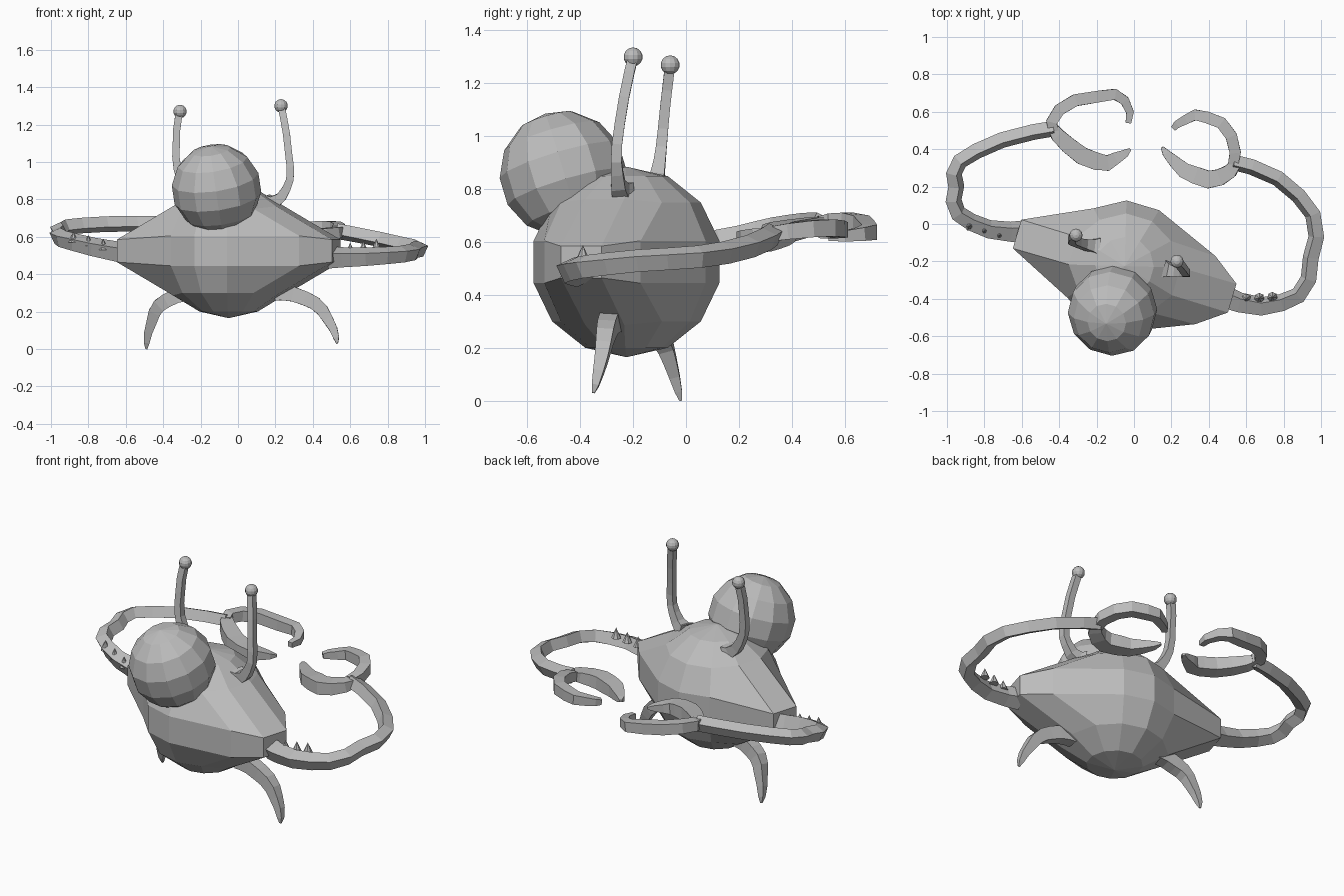
import bpy
import bmesh
from math import radians, sin, pi, copysign
from mathutils import Vector, Matrix

UP = Vector((0, 0, 1))
FORWARD = Vector((0, 1, 0))

if "Cube" in bpy.data.objects:
    bpy.data.objects.remove(bpy.data.objects["Cube"])

# One plain colour for the whole model
plain_grey = bpy.data.materials.new("plain grey")
plain_grey.use_nodes = True
plain_grey.diffuse_color = (0.5, 0.5, 0.5, 1)
shader = plain_grey.node_tree.nodes["Principled BSDF"]
shader.inputs["Base Color"].default_value = plain_grey.diffuse_color


def finish(bm, name):
    """Turn a bmesh into a named, flat shaded object."""
    bmesh.ops.recalc_face_normals(bm, faces=bm.faces)
    mesh = bpy.data.meshes.new(name)
    bm.to_mesh(mesh)
    bm.free()
    mesh.materials.append(plain_grey)
    part = bpy.data.objects.new(name, mesh)
    bpy.context.collection.objects.link(part)
    return part


def ball(name, centre, radius, pole=UP):
    """Coarse sphere whose pole leans towards the given direction."""
    bm = bmesh.new()
    lean = UP.rotation_difference(Vector(pole)).to_matrix().to_4x4()
    bmesh.ops.create_uvsphere(bm, u_segments=12, v_segments=7, radius=radius,
                              matrix=Matrix.Translation(centre) @ lean)
    return finish(bm, name)


def smooth_path(controls, steps):
    """Pass a rounded path through a few control points."""
    controls = [Vector(point) for point in controls]
    padded = [controls[0], *controls, controls[-1]]
    path = []
    for before, start, end, after in zip(padded, padded[1:], padded[2:], padded[3:]):
        leave, arrive = (end - before) / 2, (after - start) / 2
        for step in range(steps):
            t = step / steps
            near = start + leave * t
            far = end - arrive * (1 - t)
            blend = t * t * (3 - 2 * t)
            path.append(near.lerp(far, blend))
    return path + [controls[-1]]


def limb(name, controls, root_width, tip_width, ease=1, bulge=0, flatness=1,
         roll=0, reference=UP, steps=3):
    """Sweep a tapering four-sided section along a rounded path."""
    bm = bmesh.new()
    path = smooth_path(controls, steps)
    last = len(path) - 1
    loops = []
    for i, point in enumerate(path):
        tangent = (path[min(i + 1, last)] - path[max(i - 1, 0)]).normalized()
        side = tangent.cross(reference).normalized()
        rise = side.cross(tangent) * flatness
        turn = Matrix.Rotation(radians(roll), 3, tangent)
        side, rise = turn @ side, turn @ rise
        t = i / last
        width = tip_width + (root_width - tip_width) * (1 - t) ** ease + bulge * sin(pi * t)
        corners = (-side - rise, side - rise, side + rise, rise - side)
        loops.append([bm.verts.new(point + corner * width / 2) for corner in corners])
    for near, far in zip(loops, loops[1:]):
        for k in range(4):
            bm.faces.new((near[k - 1], near[k], far[k], far[k - 1]))
    bm.faces.new(loops[0])
    bm.faces.new(loops[-1])
    return finish(bm, name)


def spike_row(name, first, last, height=0.06):
    """Three small cones whose tips lie on a straight line."""
    bm = bmesh.new()
    for t in (0, 0.5, 1):
        middle = Vector(first).lerp(Vector(last), t) - UP * height / 2
        bmesh.ops.create_cone(bm, cap_ends=True, segments=7, radius1=height * 0.45,
                              radius2=0, depth=height, matrix=Matrix.Translation(middle))
    finish(bm, name)


# Body: a sphere with two opposite equator faces pulled out into shoulders
body = ball("body", (0, 0, 0), 0.36)
body.data.transform(Matrix.Rotation(radians(15), 4, "Z"))
for vertex in body.data.vertices:
    x, y, z = vertex.co
    faces_sideways = abs(y) < abs(x) * 0.4
    on_equator = abs(z) < 0.1
    if faces_sideways and on_equator:
        vertex.co = (copysign(0.6, x), copysign(0.08, y), copysign(0.06, z))
    elif faces_sideways and abs(z) < 0.3:
        vertex.co *= 1.06
    elif on_equator and x > 0.2:
        vertex.co = (0.45, copysign(0.19, y), z)
body.location = (-0.05, -0.225, 0.525)
body.rotation_euler.z = radians(-16.6)

# Head, leaning a little forward
ball("head", (-0.115, -0.465, 0.858), 0.24, pole=(-0.15, -0.3, 1))

# Antennae with flared roots and round tips
antennae = {
    "left": [(0.17, -0.24, 0.78), (0.26, -0.26, 0.86), (0.27, -0.25, 1.05), (0.23, -0.2, 1.3)],
    "right": [(-0.2, -0.12, 0.8), (-0.3, -0.1, 0.9), (-0.33, -0.08, 1.1), (-0.31, -0.06, 1.27)],
}
for side_name, controls in antennae.items():
    limb(side_name + "_antenna", controls, root_width=0.09, tip_width=0.038,
         ease=5, reference=FORWARD)
    ball(side_name + "_antenna_tip", controls[-1], 0.036)

# Curved legs tapering to a point
legs = {
    "left": [(0.2, -0.28, 0.3), (0.36, -0.3, 0.27), (0.48, -0.32, 0.16), (0.53, -0.35, 0.03)],
    "right": [(-0.24, -0.12, 0.3), (-0.38, -0.1, 0.26), (-0.46, -0.06, 0.15), (-0.49, -0.02, 0)],
}
for side_name, controls in legs.items():
    limb(side_name + "_leg", controls, root_width=0.08, tip_width=0.01,
         ease=0.7, bulge=0.015, flatness=0.9, reference=FORWARD)

# Arms sweeping from the shoulders round to the back, tops tipped outwards
arms = {
    "left": [(0.49, -0.39, 0.49), (0.79, -0.42, 0.5), (0.945, -0.18, 0.53),
             (0.88, 0.15, 0.56), (0.53, 0.33, 0.63)],
    "right": [(-0.58, -0.04, 0.51), (-0.87, 0.01, 0.57), (-0.95, 0.2, 0.62),
              (-0.84, 0.39, 0.66), (-0.43, 0.51, 0.67)],
}
for side_name, controls in arms.items():
    limb(side_name + "_arm", controls, root_width=0.09, tip_width=0.063, ease=5,
         roll=25 if side_name == "left" else -25)

# Pincers: a blunt back finger and a swollen, pointed front finger on each wrist
back_fingers = {
    "left": [(0.53, 0.32, 0.63), (0.52, 0.47, 0.65), (0.39, 0.57, 0.65),
             (0.28, 0.56, 0.64), (0.21, 0.51, 0.63)],
    "right": [(-0.43, 0.5, 0.67), (-0.4, 0.61, 0.68), (-0.2, 0.68, 0.65),
              (-0.05, 0.66, 0.63), (-0.03, 0.54, 0.62)],
}
front_fingers = {
    "left": [(0.54, 0.32, 0.63), (0.46, 0.25, 0.61), (0.33, 0.26, 0.6),
             (0.22, 0.33, 0.6), (0.15, 0.41, 0.61)],
    "right": [(-0.43, 0.51, 0.67), (-0.35, 0.42, 0.65), (-0.2, 0.335, 0.63),
              (-0.1, 0.35, 0.62), (-0.02, 0.4, 0.61)],
}
for side_name in ("left", "right"):
    limb(side_name + "_back_finger", back_fingers[side_name], root_width=0.055,
         tip_width=0.03, bulge=0.02, steps=2)
    limb(side_name + "_front_finger", front_fingers[side_name], root_width=0.06,
         tip_width=0.015, bulge=0.055, flatness=0.8, steps=2)

# Spikes on the forearms
spike_row("left_spikes", (0.6, -0.4, 0.57), (0.74, -0.39, 0.59))
spike_row("right_spikes", (-0.88, -0.01, 0.63), (-0.72, -0.06, 0.59))
